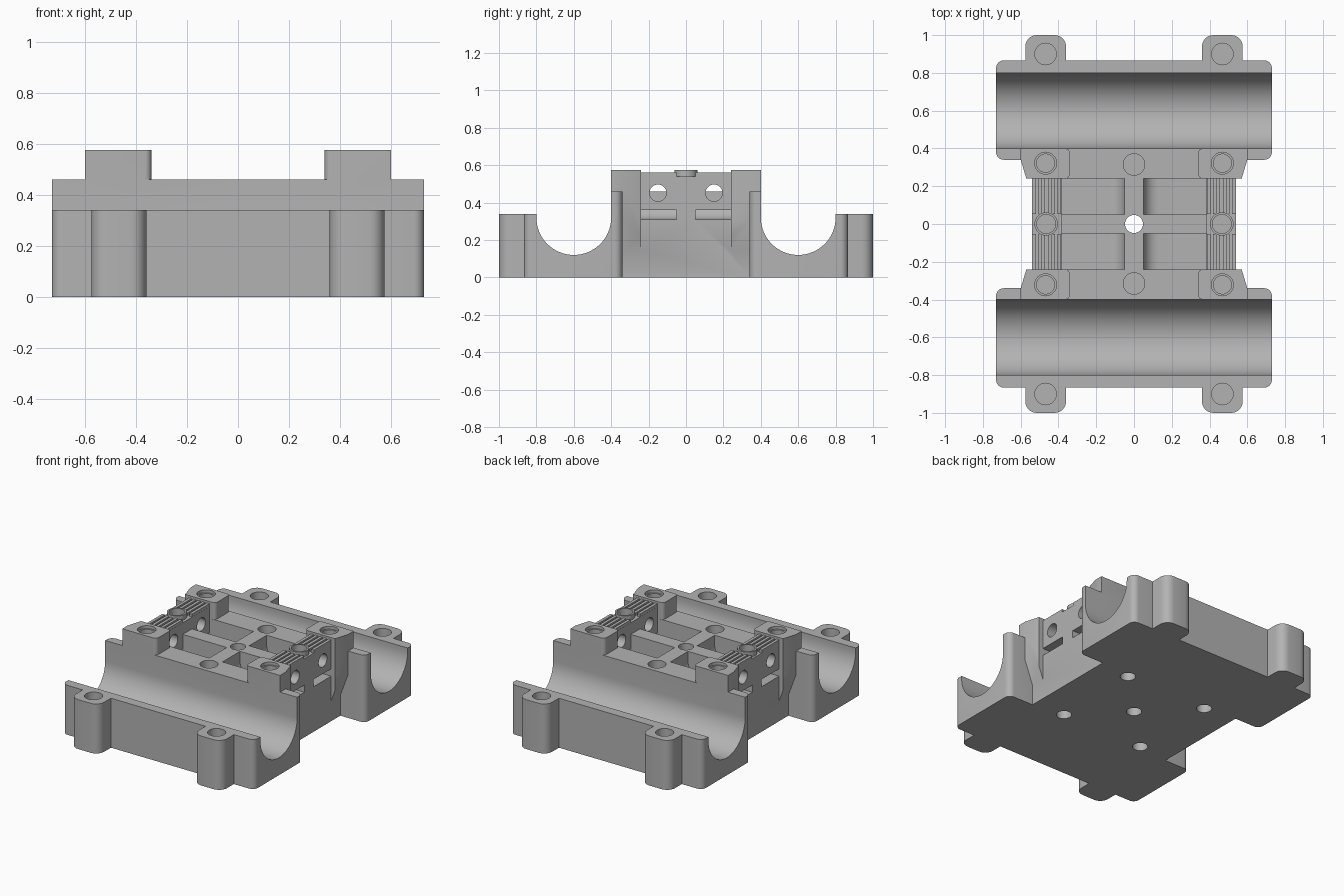
import bpy, bmesh
from math import cos, sin, pi
from mathutils import Vector

old = bpy.data.objects.get("Cube")
if old:
    bpy.data.objects.remove(old, do_unlink=True)

grey = bpy.data.materials.new("plain grey")
grey.use_nodes = True
grey.diffuse_color = (0.45, 0.45, 0.45, 1)
grey.node_tree.nodes["Principled BSDF"].inputs["Base Color"].default_value = (0.45, 0.45, 0.45, 1)

AXES = {
    "X": lambda a, b, h: Vector((h, a, b)),
    "Y": lambda a, b, h: Vector((a, h, b)),
    "Z": lambda a, b, h: Vector((a, b, h)),
}


def prism(name, outline, low, high, axis="Z", rounded=(), radius=0.03, under=None):
    """Extrude an outline along an axis, rounding the chosen corners."""
    place = AXES[axis]
    bm = bmesh.new()
    base = [bm.verts.new(place(a, b, low)) for a, b in outline]
    top = [bm.verts.new(place(a, b, high)) for a, b in outline]
    count = len(outline)
    bm.faces.new(base)
    bm.faces.new(top)
    for i in range(count):
        j = (i + 1) % count
        bm.faces.new((base[i], base[j], top[j], top[i]))
    if rounded:
        corners = [bm.edges.get((base[i], top[i])) for i in rounded]
        bmesh.ops.bevel(bm, geom=corners, offset=radius, segments=6, profile=0.5, affect="EDGES")
    if under:
        point, normal = under
        cut = bmesh.ops.bisect_plane(bm, geom=bm.verts[:] + bm.edges[:] + bm.faces[:],
                                     plane_co=point, plane_no=normal, clear_outer=True)
        rim = [e for e in cut["geom_cut"] if isinstance(e, bmesh.types.BMEdge)]
        bmesh.ops.edgeloop_fill(bm, edges=rim)
    bmesh.ops.recalc_face_normals(bm, faces=bm.faces[:])
    mesh = bpy.data.meshes.new(name)
    bm.to_mesh(mesh)
    bm.free()
    mesh.materials.append(grey)
    obj = bpy.data.objects.new(name, mesh)
    bpy.context.collection.objects.link(obj)
    return obj


def rect(a0, a1, b0, b1):
    return [(a0, b0), (a1, b0), (a1, b1), (a0, b1)]


def arc(a, b, r, start, end, steps):
    return [(a + r * cos(start + (end - start) * i / steps),
             b + r * sin(start + (end - start) * i / steps)) for i in range(steps + 1)]


def rod(a, b, r, low, high, axis="Z"):
    return prism("rod", arc(a, b, r, 0, 2 * pi, 32)[:-1], low, high, axis)


def flip(points, sa, sb):
    return [(a * sa, b * sb) for a, b in points]


def combine(target, tool, operation):
    """Apply one boolean and discard the tool."""
    mod = target.modifiers.new("boolean", "BOOLEAN")
    mod.operation = operation
    mod.solver = "EXACT"
    mod.object = tool
    bpy.context.view_layer.objects.active = target
    bpy.ops.object.modifier_apply(modifier=mod.name)
    bpy.data.objects.remove(tool, do_unlink=True)


def add(tool):
    combine(body, tool, "UNION")


def cut(tool):
    combine(body, tool, "DIFFERENCE")


SIDES = (-1, 1)
CORNERS = [(sx, sy) for sx in SIDES for sy in SIDES]

# Core block with a wide rounded block at each end
body = prism("carriage_body", rect(-0.54, 0.54, -0.36, 0.36), 0, 0.46)
for sy in SIDES:
    add(prism("end_block", flip(rect(-0.73, 0.73, 0.34, 0.866), 1, sy), 0, 0.46,
              rounded=range(4), radius=0.04))

# Half-round channels and the lowered outer walls
channel = [(0.4, 0.7)] + arc(0.6, 0.32, 0.2, pi, 2 * pi, 32) + [(0.8, 0.34), (1.1, 0.34), (1.1, 0.7)]
for sy in SIDES:
    cut(prism("channel", flip(channel, sy, 1), -1, 1, "X"))

# Screw tabs on the outer walls
for sx, sy in CORNERS:
    add(prism("screw_tab", flip(rect(0.36, 0.575, 0.83, 1), sx, sy), 0, 0.34,
              rounded=(2, 3), radius=0.06))

# Raised corner pedestals with a sloping underside
plan = [(0.34, 0.24), (0.57, 0.24), (0.6, 0.34), (0.6, 0.4), (0.34, 0.4)]
for sx, sy in CORNERS:
    slope = (Vector((0.54 * sx, 0, 0.14)), Vector((0.16 * sx, 0, -0.06)))
    add(prism("pedestal", flip(plan, sx, sy), 0.1, 0.575, rounded=(0, 4), radius=0.025, under=slope))

# Side rails and their middle screw bosses
for sx in SIDES:
    add(prism("rail", flip(rect(0.385, 0.54, -0.27, 0.27), sx, 1), 0.36, 0.54))
    add(rod(0.465 * sx, 0, 0.062, 0.4, 0.575))

# Pits with curved inner walls, opening outward under the rails
pit = [(0.7, 0.31), (0.7, 0.36), (0.385, 0.36), (0.385, 0.7), (0.05, 0.7)]
pit += arc(0.13, 0.39, 0.08, pi, 1.5 * pi, 8)
for sx, sy in CORNERS:
    low, high = sorted((0.05 * sy, 0.24 * sy))
    cut(prism("pit", flip(pit, sx, 1), low, high, "Y"))

# Cross holes through the rails
for sx, sy in CORNERS:
    low, high = sorted((0.3 * sx, 0.7 * sx))
    cut(rod(0.15 * sy, 0.452, 0.045, low, high, "X"))

# Screw holes: tabs, pedestals and underside
for sx, sy in CORNERS:
    cut(rod(0.468 * sx, 0.9 * sy, 0.057, 0.1, 0.5))
    cut(rod(0.468 * sx, 0.322 * sy, 0.058, 0.555, 0.7))
    cut(rod(0.468 * sx, 0.322 * sy, 0.048, 0.25, 0.7))
    cut(rod(0.31 * sx, 0.31 * sy, 0.048, -0.1, 0.15))

# Screw holes: bosses, deck and centre
for s in SIDES:
    cut(rod(0.465 * s, 0, 0.05, 0.25, 0.7))
    cut(rod(0, 0.315 * s, 0.057, 0.25, 0.7))
cut(rod(0, 0, 0.048, -0.1, 0.7))

bpy.ops.object.select_all(action="DESELECT")
body.select_set(True)
bpy.context.view_layer.objects.active = body
bpy.ops.object.shade_smooth_by_angle(angle=pi / 6)

# Grip ribs along the rails
for sx, sy in CORNERS:
    side = "left" if sx > 0 else "right"
    end = "back" if sy > 0 else "front"
    for i in range(5):
        x = 0.396 + 0.0335 * i
        near = 0.052
        rib = flip(rect(x - 0.01, x + 0.01, near, 0.245), sx, sy)
        prism(f"{side}_{end}_rib_{i + 1}", rib, 0.53, 0.56)
